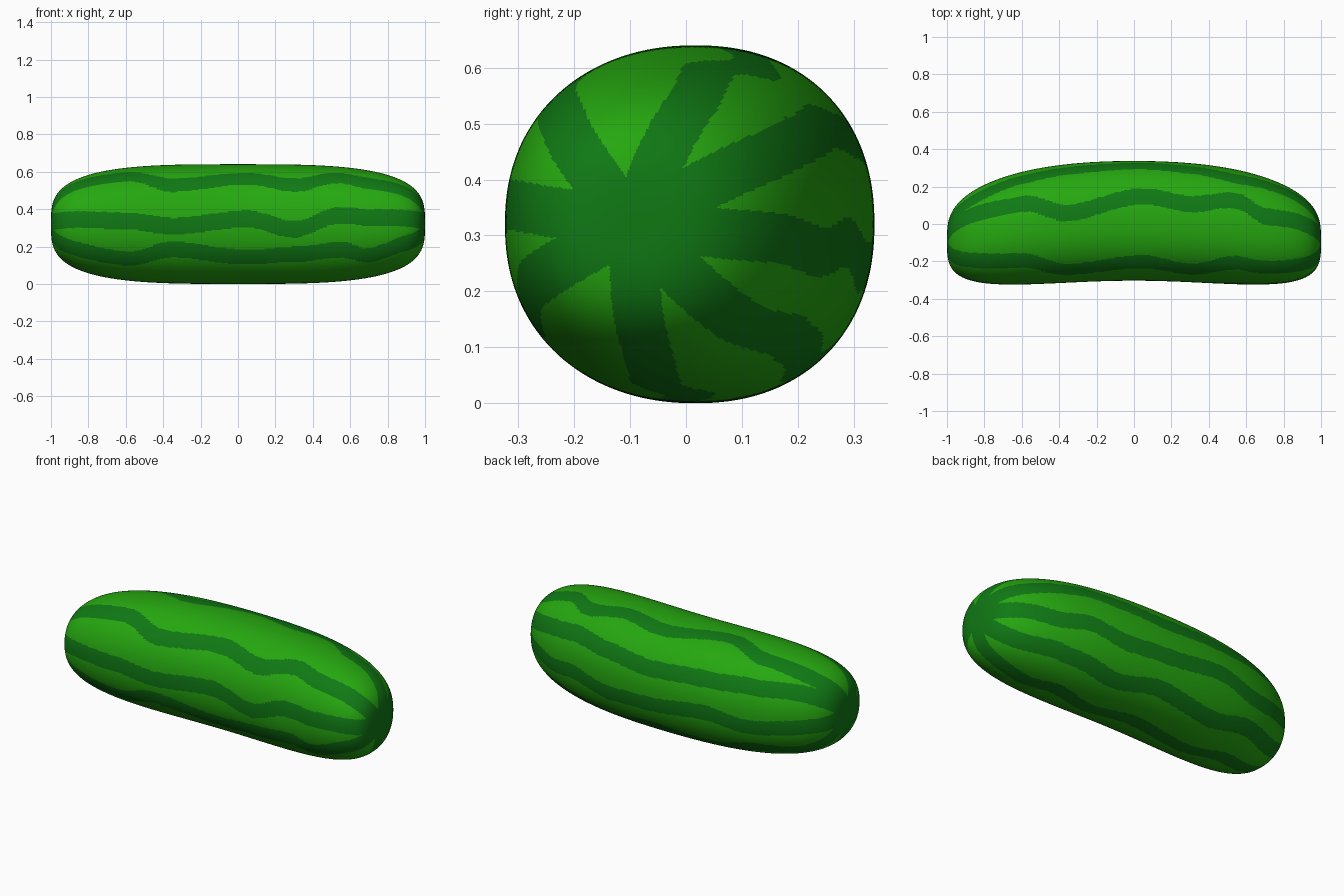
import bpy, bmesh, math

if "Cube" in bpy.data.objects:
    bpy.data.objects.remove(bpy.data.objects["Cube"])

R, NX, NA = 0.32, 180, 320          # body radius, rings, segments around
P_LONG, P_CROSS = 3.3, 2.2          # squareness along the length / around
HALF_STRIPE = 0.045

# stripe centre angles (degrees from the back, over the top) at these x positions
KNOTS = [-0.9, -0.6, -0.35, 0.05, 0.3, 0.55, 0.7, 0.9]
STRIPES = [
    [62, 65, 80, 66, 72, 63, 74, 70],
    [122, 124, 140, 132, 140, 128, 132, 130],
    [174, 177, 182, 175, 185, 171, 173, 172],
    [213, 217, 205, 213, 210, 206, 215, 207],
    [268, 276, 265, 272, 264, 274, 267, 270],
    [310, 318, 310, 316, 308, 315, 317, 313],
    [352, 348, 355, 348, 346, 354, 350, 354],
    [38, 32, 29, 25, 29, 34, 32, 30],
]


def material(name, rgb):
    m = bpy.data.materials.new(name)
    m.diffuse_color = (*rgb, 1)
    m.use_nodes = True
    m.node_tree.nodes["Principled BSDF"].inputs["Base Color"].default_value = m.diffuse_color
    return m


def squircle(a, n):
    """Point on a unit superellipse in direction a."""
    c, s = math.cos(a), math.sin(a)
    k = (abs(c) ** n + abs(s) ** n) ** (-1 / n)
    return c * k, s * k


def stripe_angle(row, x):
    """Smoothly wavering stripe centre at x."""
    if x <= KNOTS[0]:
        return row[0]
    for i in range(len(KNOTS) - 1):
        if x <= KNOTS[i + 1]:
            t = (x - KNOTS[i]) / (KNOTS[i + 1] - KNOTS[i])
            t = t * t * (3 - 2 * t)
            return row[i] + (row[i + 1] - row[i]) * t
    return row[-1]


def bend(x):
    return 0.017 - 0.11 * x * x


bm = bmesh.new()

# rings of the bent, blunt-ended body
rings, profile = [], []
for i in range(1, NX):
    x, r = squircle(math.pi * (1 - i / NX), P_LONG)
    r *= R
    profile.append((x, r))
    ring = []
    for j in range(NA):
        cy, cz = squircle(2 * math.pi * j / NA, P_CROSS)
        ring.append(bm.verts.new((x, bend(x) + r * cy, R + r * cz)))
    rings.append(ring)

# side faces, dark where close to a stripe centre line
for i in range(len(rings) - 1):
    x = (profile[i][0] + profile[i + 1][0]) / 2
    r = (profile[i][1] + profile[i + 1][1]) / 2
    centres = [stripe_angle(row, x) for row in STRIPES]
    for j in range(NA):
        k = (j + 1) % NA
        f = bm.faces.new((rings[i][j], rings[i + 1][j], rings[i + 1][k], rings[i][k]))
        a = 360 * (j + 0.5) / NA
        d = min(abs((a - c + 180) % 360 - 180) for c in centres)
        f.material_index = 1 if math.radians(d) * r < HALF_STRIPE else 0

# dark end tips
for ring, x in ((rings[0], -1), (rings[-1], 1)):
    tip = bm.verts.new((x, bend(x), R))
    for j in range(NA):
        f = bm.faces.new((ring[j], ring[(j + 1) % NA], tip))
        f.material_index = 1

bmesh.ops.recalc_face_normals(bm, faces=bm.faces)
for f in bm.faces:
    f.smooth = True

mesh = bpy.data.meshes.new("melon_body")
bm.to_mesh(mesh)
bm.free()
mesh.materials.append(material("light green rind", (0.019, 0.39, 0.005)))
mesh.materials.append(material("dark green stripe", (0.005, 0.19, 0.007)))
body = bpy.data.objects.new("melon_body", mesh)
bpy.context.collection.objects.link(body)
